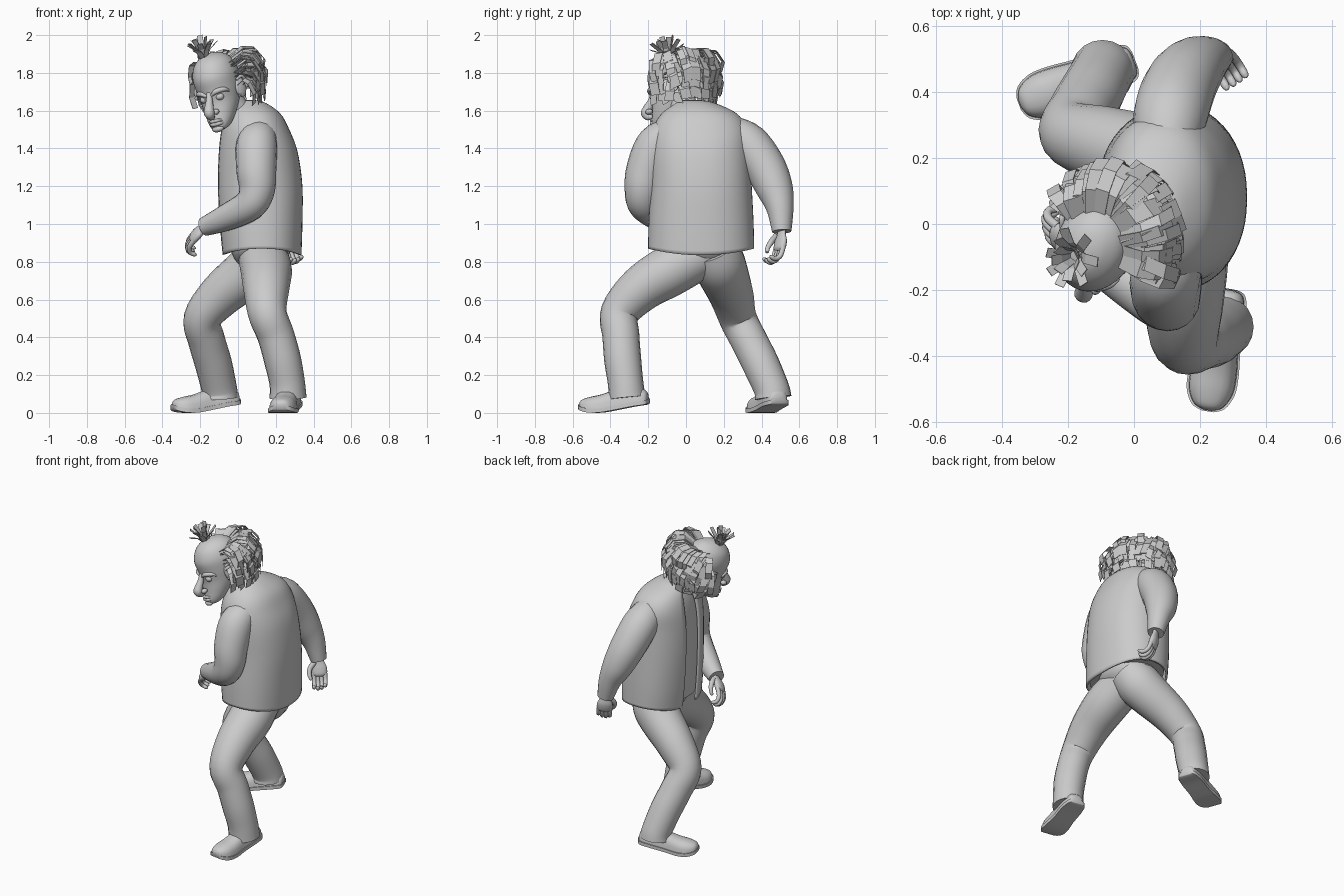
import bpy, bmesh, math, random
from mathutils import Vector, Matrix

if "Cube" in bpy.data.objects:
    bpy.data.objects.remove(bpy.data.objects["Cube"])

random.seed(4)
V = Vector


def spline(keys, steps):
    # Catmull-Rom through tuples of numbers
    out = []
    for i in range(len(keys) - 1):
        a, b, c, d = (keys[max(0, min(len(keys) - 1, i + k))] for k in (-1, 0, 1, 2))
        for s in range(steps):
            t = s / steps
            out.append([0.5 * (2 * q + (r - p) * t + (2 * p - 5 * q + 4 * r - w) * t * t
                        + (3 * q - p - 3 * r + w) * t ** 3) for p, q, r, w in zip(a, b, c, d)])
    return out + [list(keys[-1])]


def skin(bm, rings, closed=True):
    # Bridge a row of point rings, capping closed ones
    vs = [[bm.verts.new(p) for p in r] for r in rings]
    n = len(vs[0])
    for a, b in zip(vs, vs[1:]):
        for j in range(n if closed else n - 1):
            k = (j + 1) % n
            bm.faces.new((a[j], a[k], b[k], b[j]))
    if closed:
        bm.faces.new(vs[0][::-1])
        bm.faces.new(vs[-1])


def finish(name, bm, smooth=True, matrix=None, thick=0):
    if matrix:
        bm.transform(matrix)
    bmesh.ops.recalc_face_normals(bm, faces=bm.faces)
    me = bpy.data.meshes.new(name)
    bm.to_mesh(me)
    bm.free()
    ob = bpy.data.objects.new(name, me)
    bpy.context.collection.objects.link(ob)
    if thick:
        m = ob.modifiers.new("thickness", 'SOLIDIFY')
        m.thickness, m.offset = thick, 0
    if smooth:
        bpy.ops.object.select_all(action='DESELECT')
        ob.select_set(True)
        bpy.context.view_layer.objects.active = ob
        bpy.ops.object.shade_smooth_by_angle(angle=math.radians(50))


def tube(bm, keys, ref, flat=1, sides=20, steps=5):
    # keys are (x, y, z, radius); flat squashes across the ref axis
    pts = spline(keys, steps)
    rings = []
    for i, p in enumerate(pts):
        d = (V(pts[min(i + 1, len(pts) - 1)][:3]) - V(pts[max(i - 1, 0)][:3])).normalized()
        u = (V(ref) - d * V(ref).dot(d)).normalized()
        w = d.cross(u)
        r = max(p[3], .001)
        rings.append([V(p[:3]) + (u * math.cos(a) + w * flat * math.sin(a)) * r
                      for a in (2 * math.pi * j / sides for j in range(sides))])
    skin(bm, rings)


def stack(bm, keys, gap=0, power=2.0, sides=36, steps=5):
    # keys are (centre x, centre y, z, half x, half y); gap opens the -x side
    rings = []
    for cx, cy, z, rx, ry in spline(keys, steps):
        ring = []
        for j in range(sides):
            a = math.pi + gap + (2 * math.pi - 2 * gap) * j / ((sides - 1) if gap else sides)
            c, s = math.cos(a), math.sin(a)
            e = 2 / power
            ring.append((cx + max(rx, .001) * math.copysign(abs(c) ** e, c),
                         cy + max(ry, .001) * math.copysign(abs(s) ** e, s), z))
        rings.append(ring)
    skin(bm, rings, not gap)


def ball(bm, loc, size, rot=0):
    bmesh.ops.create_uvsphere(bm, u_segments=20, v_segments=12, radius=1, matrix=Matrix.Translation(loc)
                              @ Matrix.Rotation(rot, 4, 'Z') @ Matrix.Diagonal((*size, 1)))


# Jacket, open at the front, with a shirt inside; the hem rises at the sides
coat = [(.125, .08, .835, .205, .275), (.12, .08, 1.0, .215, .272), (.115, .08, 1.2, .22, .262),
        (.105, .075, 1.38, .205, .256), (.09, .075, 1.5, .175, .245), (.08, .07, 1.58, .14, .195),
        (.06, .05, 1.635, .085, .10), (.04, .03, 1.65, .05, .05)]
bm = bmesh.new()
stack(bm, coat, gap=.22, power=2.25, sides=49)
for v in bm.verts:
    if v.co.z < .95:
        v.co.z += .3 * (.95 - v.co.z) * (abs(v.co.y - .08) / .275) ** 2
finish("jacket", bm, thick=.012)
bm = bmesh.new()
stack(bm, [(x, y, max(z, .88), a * .93, b * .93) for x, y, z, a, b in coat[:7]], power=2.25)
finish("shirt", bm)

# Sleeves
for name, ref, keys in (
    ("left_sleeve", (0, 1, 0), [(.13, -.06, 1.48, .08), (.1, -.15, 1.425, .108), (.097, -.21, 1.29, .106),
     (.1, -.23, 1.18, .095), (.06, -.22, 1.1, .085), (-.06, -.145, 1.035, .071), (-.18, -.07, .985, .05)]),
    ("right_sleeve", (1, 0, 0), [(.1, .22, 1.49, .09), (.11, .325, 1.425, .112), (.14, .418, 1.3, .11),
     (.18, .472, 1.18, .096), (.22, .498, 1.08, .072), (.25, .507, .96, .051)])):
    bm = bmesh.new()
    tube(bm, keys, ref)
    finish(name, bm)


def hand(name, wrist, d, n, side):
    # Palm, four curled fingers and a thumb
    wrist, d, n = V(wrist), V(d).normalized(), V(n)
    n = (n - d * n.dot(d)).normalized()
    s = d.cross(n) * side
    bm = bmesh.new()
    at = lambda a, b, c, r: (*(wrist + d * a + s * b + n * c), r)
    tube(bm, [at(-.03, 0, 0, .032), at(.015, 0, 0, .033), at(.055, 0, 0, .047),
              at(.095, 0, .005, .047), at(.112, 0, .008, .03)], s, .5, 16)
    for i in range(4):
        b, k = -.035 + .023 * i, (.9, 1, .95, .8)[i]
        tube(bm, [at(.09, b, .004, .014), at(.09 + .06 * k, b, .016, .0135),
                  at(.09 + .088 * k, b, .045, .0125), at(.09 + .078 * k, b, .072, .011),
                  at(.09 + .07 * k, b, .078, .003)], s, 1, 10, 3)
    tube(bm, [at(.02, -.025, .008, .017), at(.055, -.055, .022, .016), at(.09, -.06, .04, .013),
              at(.118, -.05, .05, .01), at(.121, -.048, .051, .002)], n, 1, 10, 3)
    finish(name, bm)


hand("left_hand", (-.17, -.076, .987), (-.62, .36, -.5), (.5, .35, -.5), 1)
hand("right_hand", (.25, .507, .965), (.14, -.08, -.98), (.5, -.8, 0), -1)

# Trousers
bm = bmesh.new()
stack(bm, [(.12, .085, .93, .17, .21), (.12, .09, .85, .155, .19), (.11, .1, .79, .11, .13),
           (.1, .1, .745, .05, .06)])
finish("trouser_seat", bm)
for name, ref, keys in (
    ("left_trouser_leg", (1, 0, 0), [(.13, .12, .86, .12), (.135, .03, .815, .132), (.15, -.09, .75, .136),
     (.15, -.24, .655, .122), (.155, -.35, .53, .103), (.2, -.345, .41, .098), (.236, -.335, .28, .098),
     (.26, -.32, .16, .094), (.265, -.312, .08, .098)]),
    ("right_trouser_leg", (0, 1, 0), [(.15, .14, .87, .13), (.11, .17, .8, .14), (.05, .195, .74, .135),
     (-.09, .24, .625, .118), (-.188, .275, .5, .1), (-.165, .335, .38, .098), (-.13, .395, .26, .098),
     (-.1, .452, .13, .094), (-.095, .462, .08, .097)])):
    bm = bmesh.new()
    tube(bm, keys, ref)
    finish(name, bm)

# Shoes: (distance from heel, half width, sole z, top z)
shape = [(0, .02, .06, .09), (.015, .05, .05, .12), (.08, .062, .04, .14), (.17, .062, .022, .125),
         (.25, .07, .008, .098), (.31, .068, .008, .085), (.355, .045, .018, .07), (.37, .012, .028, .05)]
for side, heel, toe in (("left", (.285, -.2), (.222, -.57)), ("right", (.0, .495), (-.345, .365))):
    h = V((*heel, 0))
    d = (V((*toe, 0)) - h).normalized()
    w = V((-d.y, d.x, 0))
    prof = spline(shape, 4)
    bm = bmesh.new()
    rings = []
    for t, hw, lo, hi in prof:
        ring = []
        for j in range(20):
            a = 2 * math.pi * j / 20
            c, s = math.cos(a), math.sin(a)
            ring.append(h + d * t + w * hw * math.copysign(abs(c) ** .8, c)
                        + V((0, 0, lo + .012 + (hi - lo - .012) * (max(s, 0) ** .8))))
        rings.append(ring)
    skin(bm, rings)
    finish(side + "_shoe", bm)
    bm = bmesh.new()
    skin(bm, [[h + d * (t * 1.02 - .004) + w * (hw + .006) * x + V((0, 0, lo - .006 + z))
               for x, z in ((-1, 0), (1, 0), (1, .022), (-1, .022))] for t, hw, lo, hi in prof])
    finish(side + "_shoe_sole", bm)

# Neck
bm = bmesh.new()
tube(bm, [(.07, .04, 1.5, .085), (.0, .0, 1.59, .075), (-.07, -.03, 1.68, .07)], (0, 1, 0))
finish("neck", bm)

# Head, modelled facing -y and then turned into the pose
rad = math.radians
M = (Matrix.Translation((-.11, -.06, 1.76)) @ Matrix.Rotation(rad(-25), 4, 'Z')
     @ Matrix.Rotation(rad(14), 4, 'X') @ Matrix.Rotation(rad(-11), 4, 'Y'))
prof = [(-.245, .02, -.135, -.09), (-.234, .045, -.155, -.05), (-.205, .066, -.16, 0), (-.15, .088, -.148, .06),
        (-.09, .104, -.138, .11), (-.03, .115, -.142, .135), (.04, .118, -.146, .145), (.1, .098, -.118, .118),
        (.135, .06, -.075, .075), (.148, .025, -.03, .03), (.15, .002, -.002, .002)]
bm = bmesh.new()
stack(bm, [(0, (f + b) / 2, z, w, (b - f) / 2) for z, w, f, b in prof])
finish("head", bm, matrix=M)

bm = bmesh.new()
tube(bm, [(0, -.13, -.035, .013), (0, -.152, -.075, .018), (0, -.178, -.11, .025), (0, -.192, -.134, .028),
          (0, -.18, -.157, .019), (0, -.15, -.162, .006)], (1, 0, 0), 1, 16)
for x in (-1, 1):
    ball(bm, (.026 * x, -.162, -.138), (.017, .02, .015))
finish("nose", bm, matrix=M)

for side, x in (("right", -1), ("left", 1)):
    bm = bmesh.new()
    ball(bm, (.046 * x, -.113, -.07), (.024, .022, .02))
    finish(side + "_eye", bm, matrix=M)
    bm = bmesh.new()
    tube(bm, [(.014 * x, -.14, -.052, .006), (.045 * x, -.132, -.036, .014), (.08 * x, -.104, -.038, .012),
              (.095 * x, -.08, -.055, .004)], (0, 0, 1), 1, 12)
    finish(side + "_brow", bm, matrix=M)
    bm = bmesh.new()
    ball(bm, (.122 * x, .0, -.06), (.016, .034, .055), -.45 * x)
    tube(bm, [(.115 * x, -.025, -.1, .008), (.13 * x, .03, -.08, .009), (.138 * x, .042, -.04, .01),
              (.135 * x, .02, -.006, .009), (.12 * x, -.02, -.015, .006)], (1, 0, 0), 1, 10)
    finish(side + "_ear", bm, matrix=M)

bm = bmesh.new()
for z, y, r in ((-.186, -.157, .009), (-.203, -.157, .011)):
    tube(bm, [(-.045, y + .028, z - .006, .003), (-.02, y, z, r), (0, y - .003, z - .001, r),
              (.02, y, z, r), (.045, y + .028, z - .006, .003)], (0, 0, 1), 1, 10)
ball(bm, (0, -.145, -.232), (.034, .024, .018))
finish("mouth_and_chin", bm, matrix=M)


def strip(bm, path, across, width):
    # Flat ribbon of hair along a path
    skin(bm, [[V(p) - V(across) * width / 2, V(p) + V(across) * width / 2] for p in path], False)


# Hair fringe: tiers of ribbons swept around the back, ending near the ears
bm = bmesh.new()
for z0, reach, drop, count, lo, hi in ((.085, .285, .1, 21, -.95, 1.5), (.05, .28, .13, 23, -1.1, 1.6),
                                       (0, .265, .12, 25, -1.25, 1.6), (-.06, .235, .1, 25, -1.3, 1.6)):
    for i in range(count):
        a = lo + (hi - lo) * i / (count - 1) + random.uniform(-.06, .06)
        out, across = V((math.sin(a), math.cos(a), 0)), V((math.cos(a), -math.sin(a), 0))
        across = (across + V((0, 0, random.uniform(-.4, .4)))).normalized()
        r = reach * (1 - .15 * abs(math.sin(a)) + .1 * math.sin(a)) * random.uniform(.9, 1.04)
        z = z0 + random.uniform(-.015, .015)
        side = across * random.uniform(-.03, .03)
        path = [out * .1 + V((0, 0, z)), out * (.1 + (r - .1) * .5) + V((0, 0, z + .03)),
                out * r * .9 + V((0, 0, z + .01)) + side * .5, out * r + V((0, 0, z - drop * .5)) + side,
                out * r * .92 + V((0, 0, z - drop)) + side * 1.5]
        strip(bm, path, across, random.uniform(.035, .055))
finish("hair_fringe", bm, smooth=False, matrix=M, thick=.003)

# Tuft on the crown
bm = bmesh.new()
for i in range(16):
    a = 2.4 * i
    lean = .03 + .05 * (i % 3) / 2
    out, across = V((math.cos(a), math.sin(a), 0)), V((-math.sin(a), math.cos(a), 0))
    base = V((-.022, -.03, .13)) + out * .012
    high = .145 - lean * .85
    strip(bm, [base, base + out * lean * .4 + V((0, 0, high * .6)),
               base + out * lean + V((0, 0, high + random.uniform(-.01, .01)))], across, .03)
finish("hair_tuft", bm, smooth=False, matrix=M, thick=.003)
